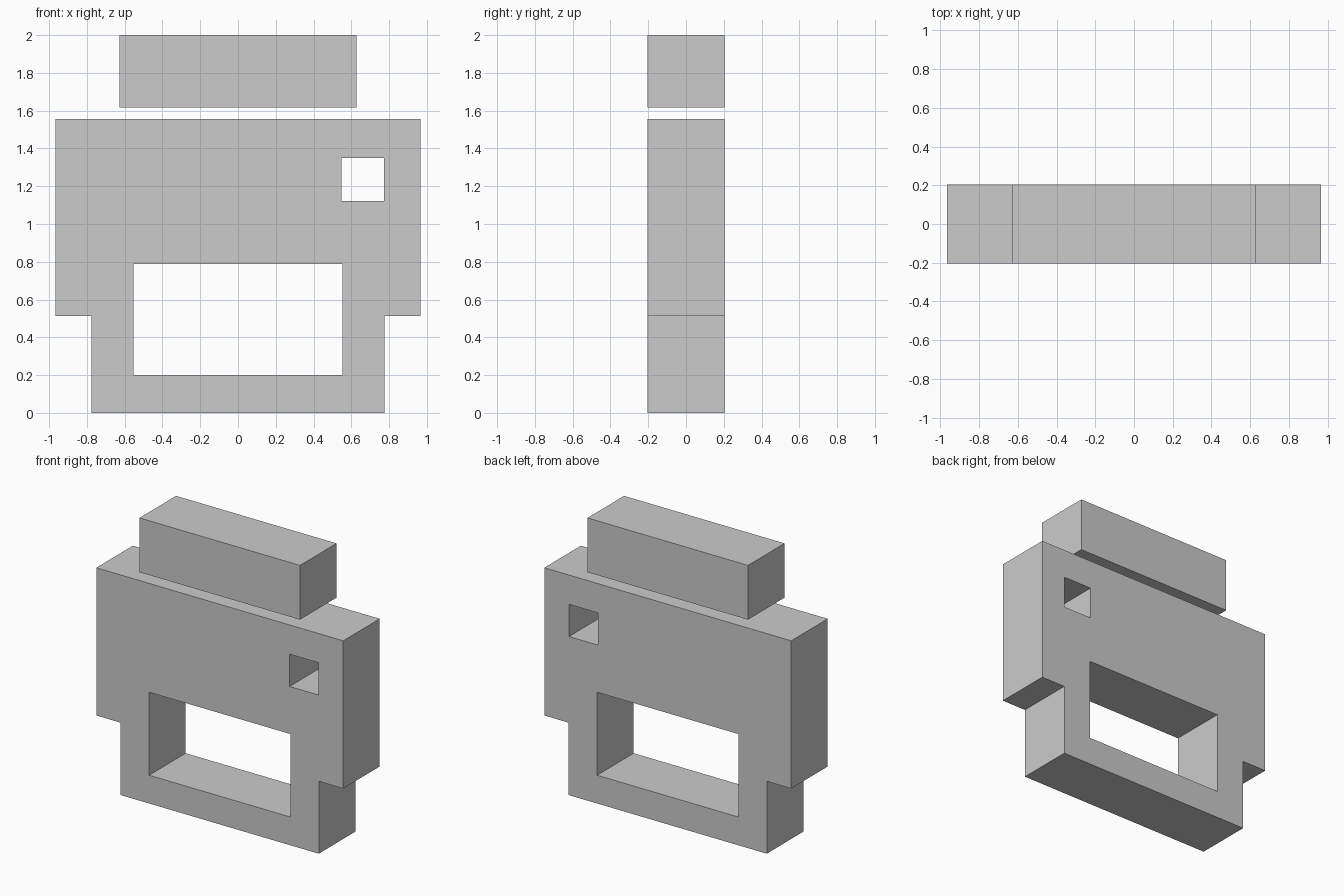
import bpy
import bmesh
from mathutils import Vector

if "Cube" in bpy.data.objects:
    bpy.data.objects.remove(bpy.data.objects["Cube"])

HALF_DEPTH = 0.204


def rect(x0, x1, z0, z1):
    return [(x0, z0), (x1, z0), (x1, z1), (x0, z1)]


def plate(name, loops):
    """Fill an outline (plus any hole loops) in the xz plane and extrude it along y."""
    bm = bmesh.new()
    edges = []
    for loop in loops:
        verts = [bm.verts.new((x, -HALF_DEPTH, z)) for x, z in loop]
        edges += [bm.edges.new((v, verts[i - 1])) for i, v in enumerate(verts)]
    bmesh.ops.triangle_fill(bm, edges=edges, use_beauty=True, normal=Vector((0, -1, 0)))
    result = bmesh.ops.extrude_face_region(bm, geom=bm.faces[:], use_keep_orig=True)
    moved = [g for g in result["geom"] if isinstance(g, bmesh.types.BMVert)]
    bmesh.ops.translate(bm, verts=moved, vec=(0, 2 * HALF_DEPTH, 0))
    bmesh.ops.recalc_face_normals(bm, faces=bm.faces[:])
    mesh = bpy.data.meshes.new(name)
    bm.to_mesh(mesh)
    bm.free()
    obj = bpy.data.objects.new(name, mesh)
    bpy.context.collection.objects.link(obj)
    return obj


# Printer body: stepped outline mirrored about x = 0
half = [(0.775, 0), (0.775, 0.512), (0.966, 0.512), (0.966, 1.557)]
outline = half + [(-x, z) for x, z in reversed(half)]
paper_window = rect(-0.552, 0.552, 0.2, 0.787)
indicator_hole = rect(0.547, 0.773, 1.122, 1.35)
plate("printer_body", [outline, paper_window, indicator_hole])

# Paper feed block floating above the body
plate("top_tray", [rect(-0.628, 0.628, 1.616, 2.0)])
